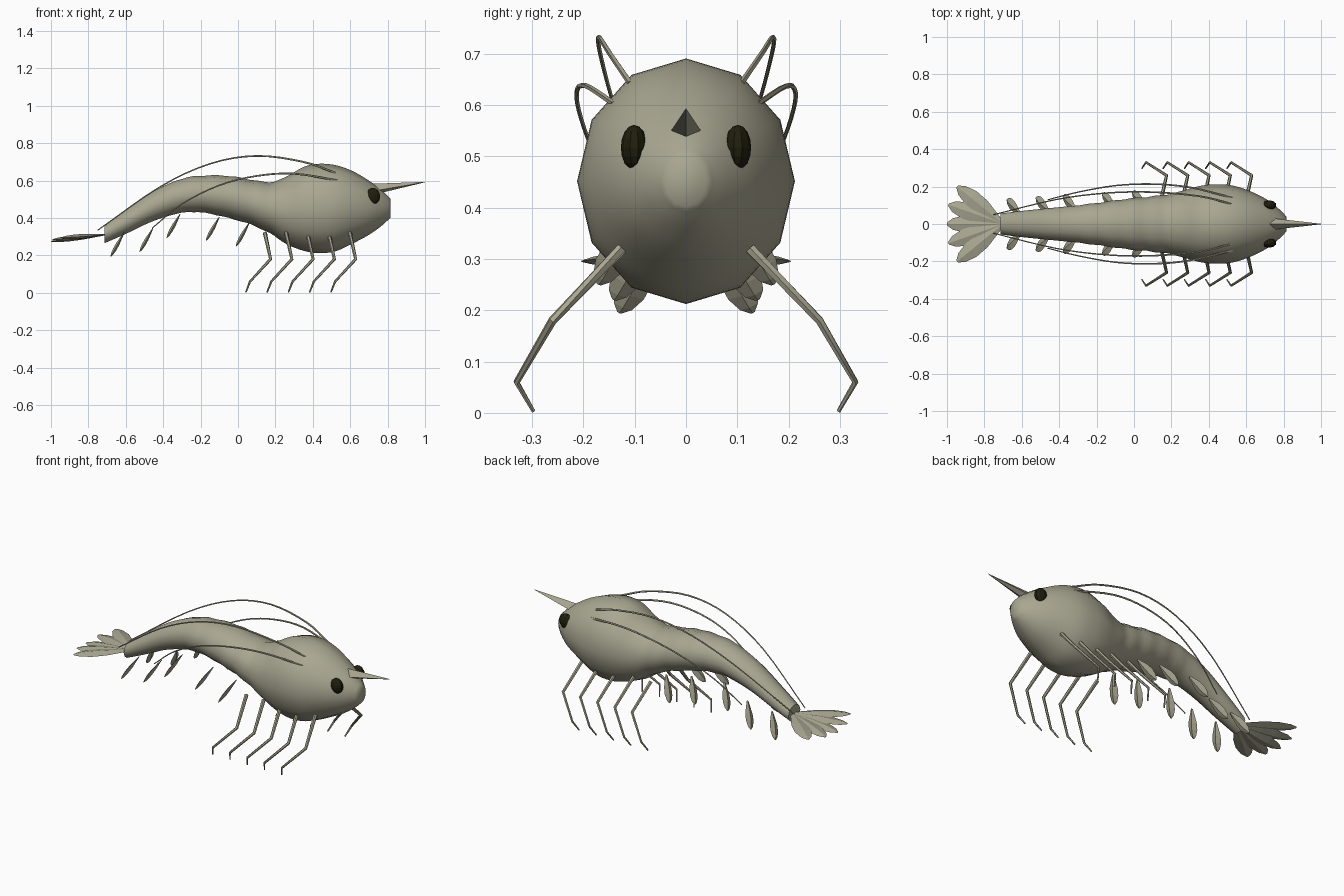
import bpy, bmesh, math
from mathutils import Vector

if "Cube" in bpy.data.objects:
    bpy.data.objects.remove(bpy.data.objects["Cube"], do_unlink=True)


def material(name, rgb):
    m = bpy.data.materials.new(name)
    m.use_nodes = True
    m.diffuse_color = (*rgb, 1)
    m.node_tree.nodes["Principled BSDF"].inputs["Base Color"].default_value = (*rgb, 1)
    return m


shell = material("olive grey shell", (0.40, 0.385, 0.285))
black = material("dark eye", (0.014, 0.013, 0.004))


def loft(name, rings, mat, smooth=None):
    """Skin equal-sized closed rings into a capped tube."""
    bm = bmesh.new()
    loops = [[bm.verts.new(p) for p in ring] for ring in rings]
    n = len(loops[0])
    for a, b in zip(loops, loops[1:]):
        for i in range(n):
            j = (i + 1) % n
            bm.faces.new((a[i], a[j], b[j], b[i]))
    bm.faces.new(loops[0])
    bm.faces.new(loops[-1])
    bmesh.ops.remove_doubles(bm, verts=bm.verts, dist=1e-5)
    bmesh.ops.recalc_face_normals(bm, faces=bm.faces)
    mesh = bpy.data.meshes.new(name)
    bm.to_mesh(mesh)
    bm.free()
    ob = bpy.data.objects.new(name, mesh)
    bpy.context.collection.objects.link(ob)
    mesh.materials.append(mat)
    if smooth:
        bpy.ops.object.select_all(action='DESELECT')
        bpy.context.view_layer.objects.active = ob
        ob.select_set(True)
        bpy.ops.object.shade_smooth_by_angle(angle=math.radians(smooth))
    return ob


def spline(points, steps):
    """Catmull-Rom curve through the points."""
    p = [Vector(q) for q in points]
    p = [2 * p[0] - p[1]] + p + [2 * p[-1] - p[-2]]
    out = []
    for a, b, c, d in zip(p, p[1:], p[2:], p[3:]):
        for s in range(steps):
            t = s / steps
            out.append(0.5 * (2 * b + (c - a) * t + (2 * a - 5 * b + 4 * c - d) * t ** 2
                              + (3 * b - a - 3 * c + d) * t ** 3))
    return out + [p[-2]]


def tube(name, path, r0, r1, sides=6):
    path = [Vector(p) for p in path]
    rings = []
    for k, p in enumerate(path):
        d = (path[min(k + 1, len(path) - 1)] - path[max(k - 1, 0)]).normalized()
        u = d.cross(Vector((0, 1, 0.3))).normalized()
        v = d.cross(u)
        r = r0 + (r1 - r0) * k / (len(path) - 1)
        angles = [math.tau * i / sides for i in range(sides)]
        rings.append([p + r * (u * math.cos(a) + v * math.sin(a)) for a in angles])
    return loft(name, rings, shell, 50)


def blade(name, root, tip, across, width, thick):
    """Leaf-shaped plate with a diamond cross-section."""
    root, tip = Vector(root), Vector(tip)
    d = tip - root
    across = Vector(across)
    across = (across - d * across.dot(d) / d.length_squared).normalized()
    up = d.cross(across).normalized()
    rings = []
    for t, w in ((0, 0.2), (0.2, 0.55), (0.45, 0.95), (0.7, 1), (0.9, 0.65), (1, 0.15)):
        c, a, b = root + d * t, across * width * w, up * thick * w
        rings.append([c + a, c + b, c - a, c - b])
    return loft(name, rings, shell)


# Body: x, top, bottom, half width
stations = [(-0.715, 0.363, 0.265, 0.056), (-0.6, 0.445, 0.315, 0.07), (-0.45, 0.545, 0.385, 0.085),
            (-0.3, 0.61, 0.428, 0.1), (-0.18, 0.627, 0.428, 0.115), (-0.05, 0.625, 0.40, 0.133),
            (0.07, 0.605, 0.365, 0.145), (0.17, 0.592, 0.318, 0.157), (0.26, 0.622, 0.26, 0.178),
            (0.35, 0.673, 0.225, 0.203), (0.43, 0.69, 0.212, 0.212), (0.52, 0.683, 0.222, 0.207),
            (0.61, 0.652, 0.262, 0.18), (0.7, 0.6, 0.31, 0.137), (0.77, 0.548, 0.36, 0.085),
            (0.815, 0.503, 0.402, 0.04)]
rings = []
for x, top, bottom, half in spline(stations, 4):
    # shallow swelling for each abdominal segment
    swell = 1 + (0.018 * math.cos(math.tau * x / 0.12) if -0.36 < x < 0.2 else 0)
    mid, high = (top + bottom) / 2, (top - bottom) / 2 * swell
    rings.append([(x, half * swell * math.sin(math.tau * i / 12),
                   mid + high * math.cos(math.tau * i / 12)) for i in range(12)])
loft("body", rings, shell, 50)

# Rostrum spike
spike = []
for x, z, s in ((0.72, 0.55, 1), (1.0, 0.592, 0.04)):
    spike.append([(x, 0, z + 0.033 * s), (x, 0.033 * s, z - 0.006 * s),
                  (x, 0, z - 0.026 * s), (x, -0.033 * s, z - 0.006 * s)])
loft("rostrum", spike, shell)

# Tail fan
for k in range(-2, 3):
    a = math.radians(20.5 * k)
    reach = 0.285 + 0.01 * abs(k)
    blade("tail_fan_blade", (-0.70, 0, 0.312), (-0.715 - reach * math.cos(a), reach * math.sin(a),
          0.275 + 0.01 * abs(k)), (math.sin(a), math.cos(a), 0), 0.046, 0.012)

for side, label in ((1, "left"), (-1, "right")):
    # Eyes
    bpy.ops.mesh.primitive_uv_sphere_add(segments=10, ring_count=8, radius=1,
                                         location=(0.722, side * 0.101, 0.517))
    eye = bpy.context.object
    eye.name = label + "_eye"
    eye.scale = (0.04, 0.026, 0.044)
    eye.data.materials.append(black)

    # Walking legs
    for k in range(5):
        x = 0.144 + 0.1137 * k
        leg = [(x, 0.125, 0.32), (x + 0.03, 0.26, 0.18), (x - 0.08, 0.33, 0.06), (x - 0.102, 0.297, 0.003)]
        tube(label + "_leg", [(px, side * py, pz) for px, py, pz in leg], 0.011, 0.004)

    # Swimmerets
    for x, y, z in ((0.06, 0.10, 0.375), (-0.10, 0.09, 0.405), (-0.31, 0.08, 0.42),
                    (-0.455, 0.07, 0.345), (-0.61, 0.06, 0.32)):
        blade(label + "_swimmeret", (x, side * y, z), (x - 0.07, side * (y + 0.07), z - 0.125),
              (0, 1, 0), 0.03, 0.010)

    # Antennae swept back over the body
    upper = [(0.52, 0.108, 0.642), (0.35, 0.148, 0.70), (0.1, 0.17, 0.732), (-0.15, 0.165, 0.69),
             (-0.42, 0.13, 0.565), (-0.75, 0.05, 0.335)]
    lower = [(0.53, 0.14, 0.602), (0.3, 0.195, 0.637), (0.1, 0.213, 0.625), (-0.1, 0.205, 0.575),
             (-0.3, 0.17, 0.475), (-0.46, 0.13, 0.345)]
    for name, path in (("upper", upper), ("lower", lower)):
        path = [(px, side * py, pz) for px, py, pz in path]
        tube(f"{label}_{name}_antenna", spline(path, 4), 0.006, 0.003, 5)
